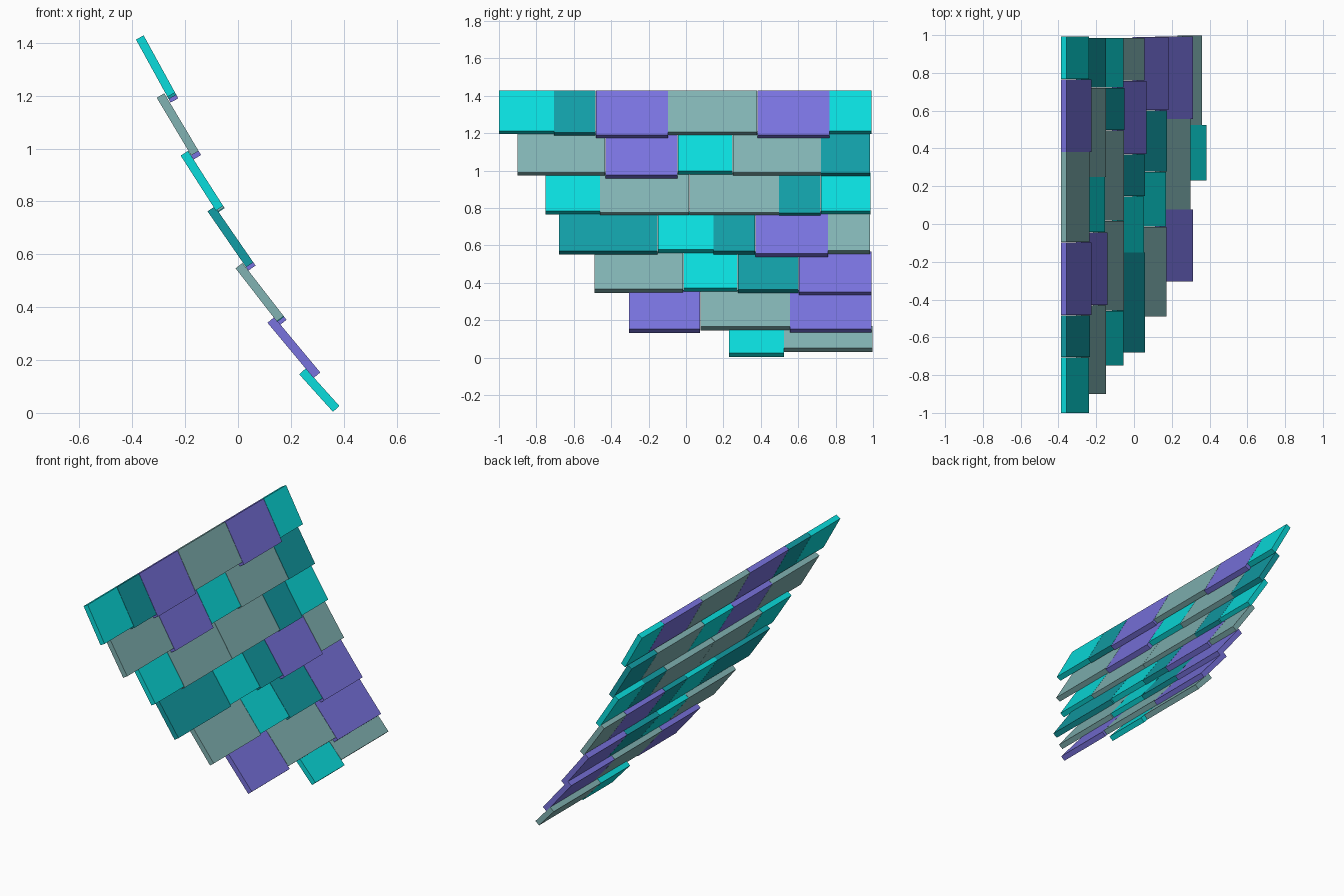
import bpy, bmesh
from math import sin, cos, radians

if "Cube" in bpy.data.objects:
    bpy.data.objects.remove(bpy.data.objects["Cube"])

THICK = 0.033

# Tile kinds: length down the slope, colour
KINDS = {
    "cyan":   (0.247, (0.003, 0.72, 0.72, 1)),
    "teal":   (0.257, (0.006, 0.34, 0.38, 1)),
    "violet": (0.272, (0.19, 0.17, 0.73, 1)),
    "grey":   (0.254, (0.22, 0.45, 0.45, 1)),
}
MATS = {}
for kind, (_, col) in KINDS.items():
    MATS[kind] = bpy.data.materials.new(kind + "_slate")
    MATS[kind].diffuse_color = col

# Rows, eave to ridge: top outer edge x, z, slope in degrees, first y, (kind, end y)
ROWS = [
    (0.256, 0.168, 48.0, 0.23, [("cyan", 0.525), ("grey", 1.0)]),
    (0.137, 0.362, 50.2, -0.305, [("violet", 0.078), ("grey", 0.557), ("violet", 0.995)]),
    (0.017, 0.567, 52.2, -0.49, [("grey", -0.013), ("cyan", 0.277), ("teal", 0.603),
                                 ("violet", 0.993)]),
    (-0.088, 0.781, 55.4, -0.68, [("teal", -0.15), ("cyan", 0.148), ("teal", 0.371),
                                  ("violet", 0.76), ("grey", 0.987)]),
    (-0.189, 0.991, 57.4, -0.75, [("cyan", -0.459), ("grey", 0.019), ("grey", 0.498),
                                  ("teal", 0.722), ("cyan", 0.988)]),
    (-0.279, 1.209, 59.2, -0.90, [("grey", -0.43), ("violet", -0.043), ("cyan", 0.25),
                                  ("grey", 0.723), ("teal", 0.987)]),
    (-0.357, 1.428, 61.2, -1.0, [("cyan", -0.705), ("teal", -0.482), ("violet", -0.095),
                                 ("grey", 0.382), ("violet", 0.768), ("cyan", 0.995)]),
]
# The eave row is cut short to its own lengths
EAVE_LENGTHS = [0.191, 0.155]


def tile(name, kind, x, z, slope, y0, y1, length):
    """Flat slab hanging down the slope from its top outer edge."""
    a = radians(slope)
    dx, dz = cos(a) * length, -sin(a) * length
    nx, nz = -sin(a) * THICK, -cos(a) * THICK
    profile = [(x, z), (x + dx, z + dz), (x + dx + nx, z + dz + nz), (x + nx, z + nz)]
    bm = bmesh.new()
    face = bm.faces.new([bm.verts.new((px, y0, pz)) for px, pz in profile])
    ext = bmesh.ops.extrude_face_region(bm, geom=[face])
    verts = [v for v in ext["geom"] if isinstance(v, bmesh.types.BMVert)]
    bmesh.ops.translate(bm, verts=verts, vec=(0, y1 - y0, 0))
    bmesh.ops.recalc_face_normals(bm, faces=bm.faces)
    mesh = bpy.data.meshes.new(name)
    bm.to_mesh(mesh)
    bm.free()
    mesh.materials.append(MATS[kind])
    bpy.context.collection.objects.link(bpy.data.objects.new(name, mesh))


# Lay the roof tiles row by row, with a hairline joint between neighbours
for r, (x, z, slope, y, tiles) in enumerate(ROWS):
    for i, (kind, end) in enumerate(tiles):
        length = EAVE_LENGTHS[i] if r == 0 else KINDS[kind][0]
        tile(f"roof_tile_{r + 1}_{i + 1}", kind, x, z, slope, y, end - 0.002, length)
        y = end

for m in bpy.data.materials:
    if m.users and not m.is_grease_pencil:
        m.use_nodes = True
        m.node_tree.nodes["Principled BSDF"].inputs["Base Color"].default_value = m.diffuse_color
